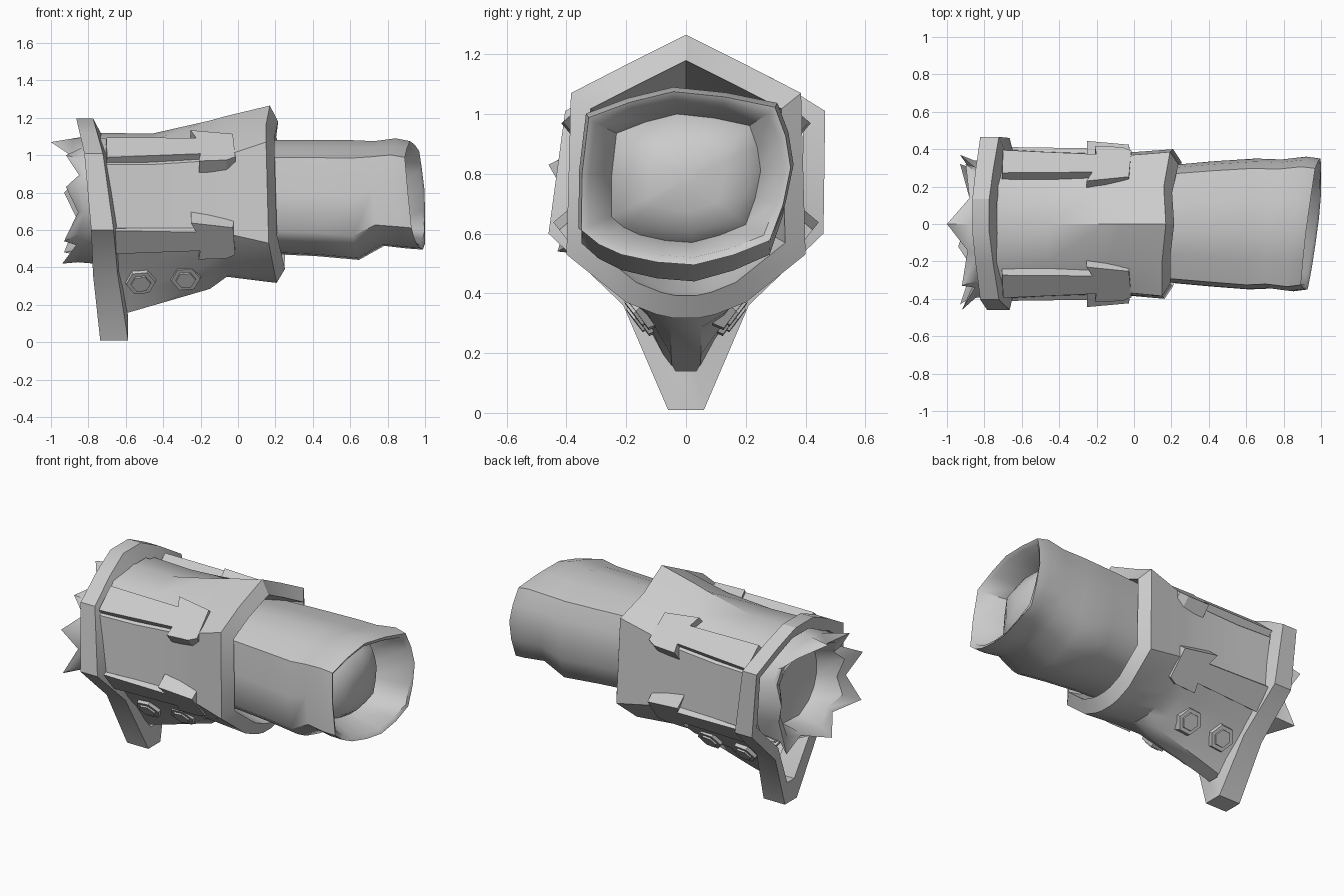
import bpy, bmesh, math
from mathutils import Vector, Matrix

if "Cube" in bpy.data.objects:
    bpy.data.objects.remove(bpy.data.objects["Cube"])

grey = bpy.data.materials.new("plain grey")
grey.diffuse_color = (0.6, 0.6, 0.6, 1)
grey.use_nodes = True
grey.node_tree.nodes["Principled BSDF"].inputs["Base Color"].default_value = grey.diffuse_color


def finish(bm, name, angle=32):
    bmesh.ops.recalc_face_normals(bm, faces=bm.faces)
    me = bpy.data.meshes.new(name)
    bm.to_mesh(me)
    bm.free()
    me.materials.append(grey)
    me.shade_smooth()
    me.set_sharp_from_angle(angle=math.radians(angle))
    ob = bpy.data.objects.new(name, me)
    bpy.context.collection.objects.link(ob)
    return ob


def loft(name, rings, loop=False, cap_end=False, angle=32):
    """Skin a list of equally long rings of points."""
    bm = bmesh.new()
    vs = [[bm.verts.new(p) for p in r] for r in rings]
    n = len(vs[0])
    pairs = list(zip(vs, vs[1:])) + ([(vs[-1], vs[0])] if loop else [])
    for a, b in pairs:
        for i in range(n):
            j = (i + 1) % n
            bm.faces.new((a[i], a[j], b[j], b[i]))
    if cap_end:
        bm.faces.new(vs[-1])
    return finish(bm, name, angle)


def mirror(half):
    """Half outline (y >= 0), top to bottom, mirrored to a full loop."""
    return half + [(-y, z) for y, z in reversed(half) if y > 0.001]


def scaled(pts, k, cz=0.76):
    return [(y * k, cz + (z - cz) * k) for y, z in pts]


def lean(z):
    """The collar end leans back at the top and forward at the bottom."""
    return -0.23 * max(0, z - .85) + .11 * max(0, .45 - z)


# Armour shell with a keel below, flaring to a pointed hexagonal mouth
sections = [
    (-.72, [(0, 1.12), (.20, 1.09), (.385, .95), (.40, .61), (.22, .42), (.125, .28), (.045, .13)]),
    (-.46, [(0, 1.115), (.20, 1.08), (.37, .95), (.385, .61), (.22, .42), (.125, .30), (.05, .195)]),
    (-.15, [(0, 1.185), (.20, 1.10), (.36, .97), (.375, .60), (.23, .42), (.13, .335), (.05, .285)]),
    (-.06, [(0, 1.21), (.20, 1.12), (.365, 1.0), (.38, .58), (.23, .41), (.12, .37), (.05, .35)]),
]
rings = [[(x + (lean(z) if i == 0 else 0), y, z) for y, z in mirror(h)]
         for i, (x, h) in enumerate(sections)]
rim = mirror([(0, 1.265), (.20, 1.165), (.385, 1.07), (.40, .53),
              (.20, .37), (.10, .33), (.04, .317)])


def rim_x(y, z):
    return 0.15 + max(0, .6 - z) * 0.2 + 0.18 * max(0, y - .15) + (0.02 if z > 1.2 else 0)


rings.append([(rim_x(y, z), y, z) for y, z in rim])
for k, dx in ((.83, .045), (.80, -.02), (.60, -.28)):
    rings.append([(rim_x(y, z) + dx, *p) for (y, z), p in zip(rim, scaled(rim, k))])
loft("armour_shell", rings)

# Shield-shaped collar with a long lower point, skewed slightly to the back
outer = mirror([(.09, 1.195), (.25, 1.12), (.435, 1.01), (.46, .60), (.21, .36), (.06, .01)])
inner = mirror([(.08, 1.115), (.21, 1.05), (.365, .96), (.385, .63), (.17, .42), (.035, .14)])


def collar_ring(pts, x, k=0.0):
    return [(x + lean(z) + k * (.8 - z), y + .03 * max(0, z - .6) / .4, z) for y, z in pts]


loft("collar", [collar_ring(outer, -.785), collar_ring(outer, -.675, .05),
                collar_ring(inner, -.655, .05), collar_ring(inner, -.77)], loop=True, angle=25)

# Torn cuff: seven irregular points (x, y, z) spreading out behind the collar
tips = [(-1.0, 0, 1.07), (-.92, -.33, 1.0), (-.92, -.46, .83), (-.93, -.43, .54),
        (-.94, -.12, .42), (-.93, .32, .48), (-.93, .37, .80), (-.90, .32, 1.02)]
centre = Vector((0, -.02, .76))


def cuff_ring(x, radius, reach, pull):
    """Blend a round ring (pull 0) into the torn outline (pull 1)."""
    pts = []
    for i, t in enumerate(tips):
        u = tips[(i + 1) % len(tips)]
        valley = ((t[0] + u[0]) / 2 + .07, (t[1] + u[1]) / 2 * .86, .76 + ((t[2] + u[2]) / 2 - .76) * .86)
        for p in (t, valley):
            d = Vector((0, p[1], p[2])) - centre
            flat = centre + d.normalized() * radius + Vector((x, 0, 0))
            torn = centre + d * reach + Vector((p[0], 0, 0))
            pts.append(flat.lerp(torn, pull))
    return pts


loft("torn_cuff", [cuff_ring(-.70, .36, 1, 0), cuff_ring(-.80, .36, .92, .4),
                   cuff_ring(0, 0, 1, 1), cuff_ring(-.82, .30, .82, .5),
                   cuff_ring(-.73, .25, 1, 0), cuff_ring(-.70, .08, 1, 0)],
     cap_end=True, angle=40)

# Sleeve: eight-sided tube with a slanted open end and a dome deep inside
oct_pts = [(-.12, 1.0), (.85, .82), (1.0, .12), (.80, -.72), (.08, -1.0),
           (-.62, -.88), (-1.0, -.60), (-.93, .70)]


def tube(x, ry, rz, cz, slant=0.0):
    pts = []
    for i, (a, b) in enumerate(oct_pts):
        c, d = oct_pts[(i + 1) % 8]
        pts += [(a, b), ((a + c) * .515, (b + d) * .515)]
    return [(min(1.0, x + slant * (.045 * a - .03 * b)), a * ry, cz + b * rz) for a, b in pts]


loft("sleeve", [
    tube(-.30, .30, .29, .775), tube(.20, .315, .305, .775), tube(.42, .335, .31, .77),
    tube(.63, .35, .32, .76, .5), tube(.755, .345, .28, .795, .8), tube(.88, .36, .295, .795, 1),
    tube(.955, .35, .29, .785, 1), tube(.94, .325, .265, .785, 1),
    tube(.76, .25, .215, .785, .6)], angle=50)
loft("sleeve_dome", [tube(.75, .255, .22, .785, .6), tube(.81, .21, .18, .785, .4),
                     tube(.845, .13, .11, .785), tube(.86, .04, .035, .785)],
     cap_end=True, angle=80)


# Plates are drawn flat (u along the arm, v across) and raised along a normal
def plate(name, pts, origin, along, normal, depth, taper=1.0, sink=.06):
    n = Vector(normal).normalized()
    u = Vector(along)
    u = (u - n * u.dot(n)).normalized()
    m = Matrix((u, n.cross(u), n)).transposed()
    o = Vector(origin)
    low = [o + m @ Vector((a, b, -sink)) for a, b in pts]
    top = [o + m @ Vector((a * taper, b * taper, depth)) for a, b in pts]
    return loft(name, [low, top], cap_end=True, angle=20)


# Hammer-headed straps, two on each side of the shell
for side, label in ((-1, "front"), (1, "back")):
    for level, y, z, ny, nz, slope in (("upper", .308, 1.02, .66, .75, .03),
                                       ("lower", .335, .555, .78, -.62, .01)):
        f = 1 if (side > 0) == (level == "upper") else -1
        # v runs towards the top of the arm when f * b is positive
        s = [(-.40, -.085), (.09, -.07), (.06, -.135), (.29, -.10),
             (.30, .09), (.25, .115), (.10, .12), (.11, .06), (-.40, .08)]
        if level == "upper":
            s = [(a, -b) for a, b in s]
        plate(f"{level}_{label}_strap", [(a, -f * b) for a, b in s],
              (-.31, side * y, z), (1, 0, slope), (0, side * ny, nz), .034, .98, .08)

    # Hexagonal studs on the keel, each with a raised centre
    for i, (x, y, z) in enumerate(((-.52, .150, .325), (-.28, .152, .345))):
        for part, r, d in (("stud_base", .092, .018), ("stud_centre", .062, .028)):
            hexa = [(r * math.cos(k * math.pi / 3), r * math.sin(k * math.pi / 3)) for k in range(6)]
            plate(f"{label}_{part}_{i + 1}", hexa, (x, side * y, z), (1, 0, .1),
                  (.03, side * .80, -.60), d, .85, .03)
